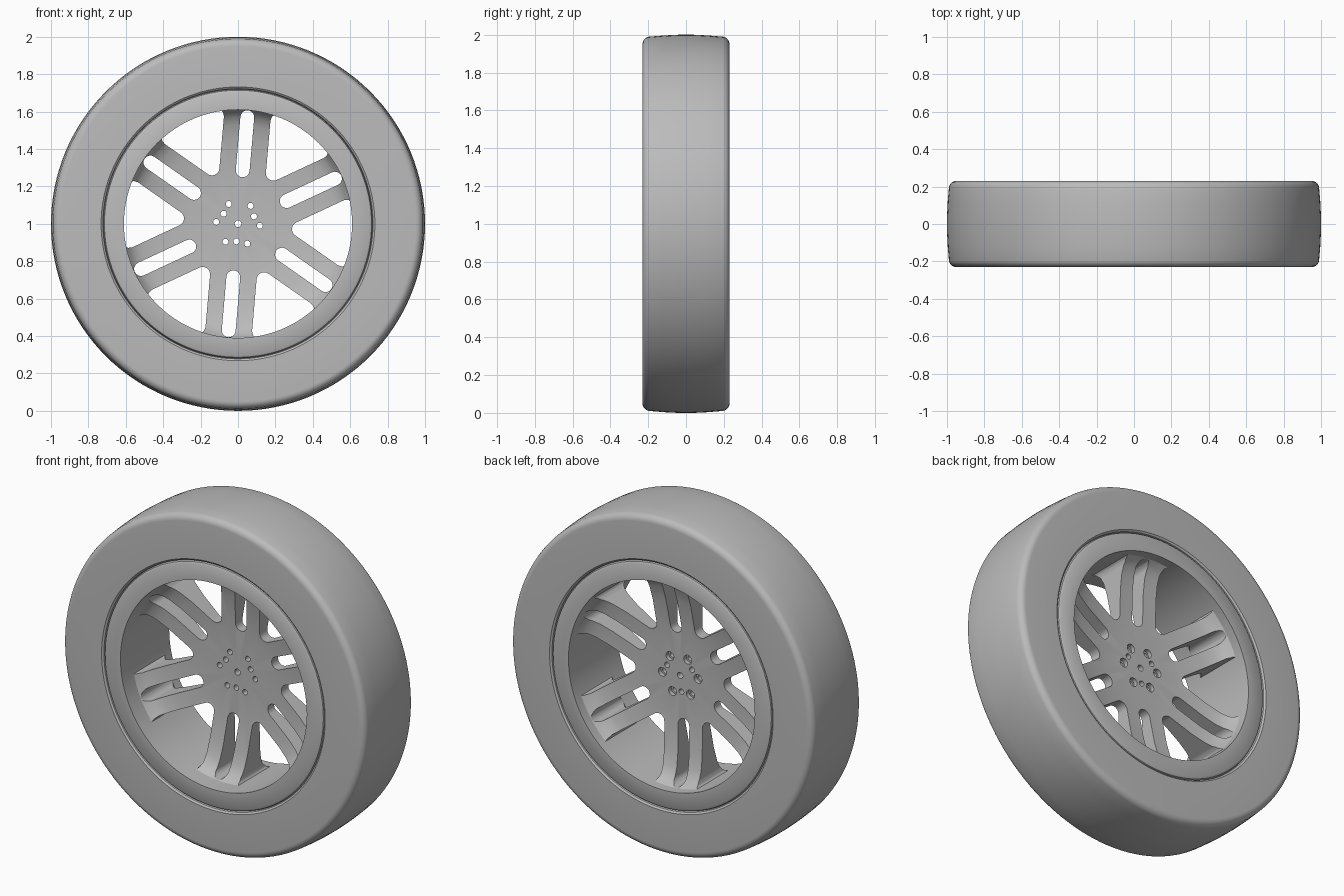
import bpy, bmesh
from math import pi, sin, cos, radians, sqrt
from mathutils import Vector

if "Cube" in bpy.data.objects:
    bpy.data.objects.remove(bpy.data.objects["Cube"])

grey = bpy.data.materials.new("plain grey")
grey.use_nodes = True
grey.diffuse_color = (0.5, 0.5, 0.5, 1)
grey.node_tree.nodes["Principled BSDF"].inputs["Base Color"].default_value = (0.5, 0.5, 0.5, 1)

SEGMENTS = 128
R_RIM = 0.61       # inside radius of the barrel
SPOKE_OFFSET = 0.125   # half width of a spoke pair
SLOT = 0.037       # half width of the slot in a pair


def make_object(name, bm):
    bmesh.ops.recalc_face_normals(bm, faces=bm.faces)
    mesh = bpy.data.meshes.new(name)
    bm.to_mesh(mesh)
    bm.free()
    mesh.materials.append(grey)
    obj = bpy.data.objects.new(name, mesh)
    bpy.context.collection.objects.link(obj)
    obj.location.z = 1
    return obj


def lathe(name, profile):
    """Spin a closed (radius, y) outline about the axle."""
    bm = bmesh.new()
    verts = [bm.verts.new((r, y, 0)) for r, y in profile]
    edges = [bm.edges.new((verts[i - 1], verts[i])) for i in range(len(verts))]
    bmesh.ops.spin(bm, geom=verts + edges, axis=(0, 1, 0), cent=(0, 0, 0),
                   angle=2 * pi, steps=SEGMENTS)
    bmesh.ops.remove_doubles(bm, verts=bm.verts, dist=0.0001)
    return make_object(name, bm)


def add_prism(bm, outline, angle, y0=-0.4, y1=0.4):
    """Extrude an outline (u along the angle, v across it) along the axle."""
    a = radians(angle)
    base = [bm.verts.new((u * cos(a) - v * sin(a), y0, u * sin(a) + v * cos(a)))
            for u, v in outline]
    face = bm.faces.new(base)
    top = bmesh.ops.extrude_face_region(bm, geom=[face])["geom"]
    moved = [g for g in top if isinstance(g, bmesh.types.BMVert)]
    bmesh.ops.translate(bm, verts=moved, vec=(0, y1 - y0, 0))


def arc(cu, cv, r, start, end, n):
    return [(cu + r * cos(radians(start + (end - start) * i / n)),
             cv + r * sin(radians(start + (end - start) * i / n))) for i in range(n + 1)]


def smooth(obj, angle=35):
    bpy.ops.object.select_all(action='DESELECT')
    obj.select_set(True)
    bpy.context.view_layer.objects.active = obj
    bpy.ops.object.shade_smooth_by_angle(angle=radians(angle))


def cut(obj, bm, name):
    cutter = make_object(name, bm)
    mod = obj.modifiers.new(name, 'BOOLEAN')
    mod.operation, mod.solver, mod.object = 'DIFFERENCE', 'EXACT', cutter
    bpy.context.view_layer.objects.active = obj
    bpy.ops.object.modifier_apply(modifier=name)
    bpy.data.objects.remove(cutter)


def both_sides(half):
    return half + [(r, -y) for r, y in reversed(half)]


# Tyre: flat side walls, rounded shoulders, slightly crowned tread
shoulder = arc(0.95, 0.19, 0.04, 90, 10, 6)
tyre = lathe("tyre", both_sides([(0.715, 0.19), (0.722, 0.222), (0.732, 0.23)]
                                + shoulder + [(0.996, 0.12), (1.0, 0.04)]))
smooth(tyre)

# Rim: straight barrel with flat flanges and a rounded lip on each side
rim = lathe("rim", both_sides([(R_RIM, 0.228), (0.704, 0.228), (0.714, 0.222),
                               (0.72, 0.208), (0.72, 0.18)]))
smooth(rim)

# Spoke disc: thin at the hub, flaring along the axle where it meets the barrel
front = [(0, -0.005), (0.27, -0.005), (0.45, -0.03), (0.53, -0.05),
         (0.57, -0.07), (0.595, -0.095), (0.615, -0.13)]
back = [(r, 0.05 - y) for r, y in reversed(front)]
spokes = lathe("hub_and_spokes", front + back)

# Openings between spoke pairs, with a filleted inner end and flared feet
fillet = 0.04
centre = 2 * (SPOKE_OFFSET + fillet)
inner = arc(centre, 0, fillet, 240, 120, 10)


def edge_point(r, drift=0):
    along = sqrt(r * r - SPOKE_OFFSET ** 2)
    v = SPOKE_OFFSET + drift
    return Vector((along * cos(pi / 6) + v * sin(pi / 6),
                   along * sin(pi / 6) - v * cos(pi / 6)))


side = [edge_point(0.58), edge_point(0.6, 0.007), edge_point(0.612, 0.02), edge_point(0.66, 0.02)]
window = inner + [(p.x, p.y) for p in side] + [(p.x, -p.y) for p in reversed(side)]
slot = arc(0.287, 0, SLOT, 270, 90, 10) + arc(0.572, 0, SLOT, 90, -90, 10)

openings = bmesh.new()
for k in range(6):
    add_prism(openings, window, 55 + 60 * k)
    add_prism(openings, slot, 25 + 60 * k)
cut(spokes, openings, "spoke_openings")

# Axle hole, six bolt holes and three pin holes
holes = bmesh.new()
add_prism(holes, arc(0, 0, 0.018, 0, 345, 23), 0)
for k in range(6):
    add_prism(holes, arc(0.117, 0, 0.016, 0, 345, 23), 55 + 60 * k)
for k in range(3):
    add_prism(holes, arc(0.094, 0, 0.016, 0, 345, 23), 25 + 120 * k)
cut(spokes, holes, "bolt_holes")

# Counterbores on the back of the bolt holes
bores = bmesh.new()
for k in range(6):
    add_prism(bores, arc(0.117, 0, 0.026, 0, 345, 23), 55 + 60 * k, y0=0.03)
cut(spokes, bores, "counterbores")
smooth(spokes, 30)
